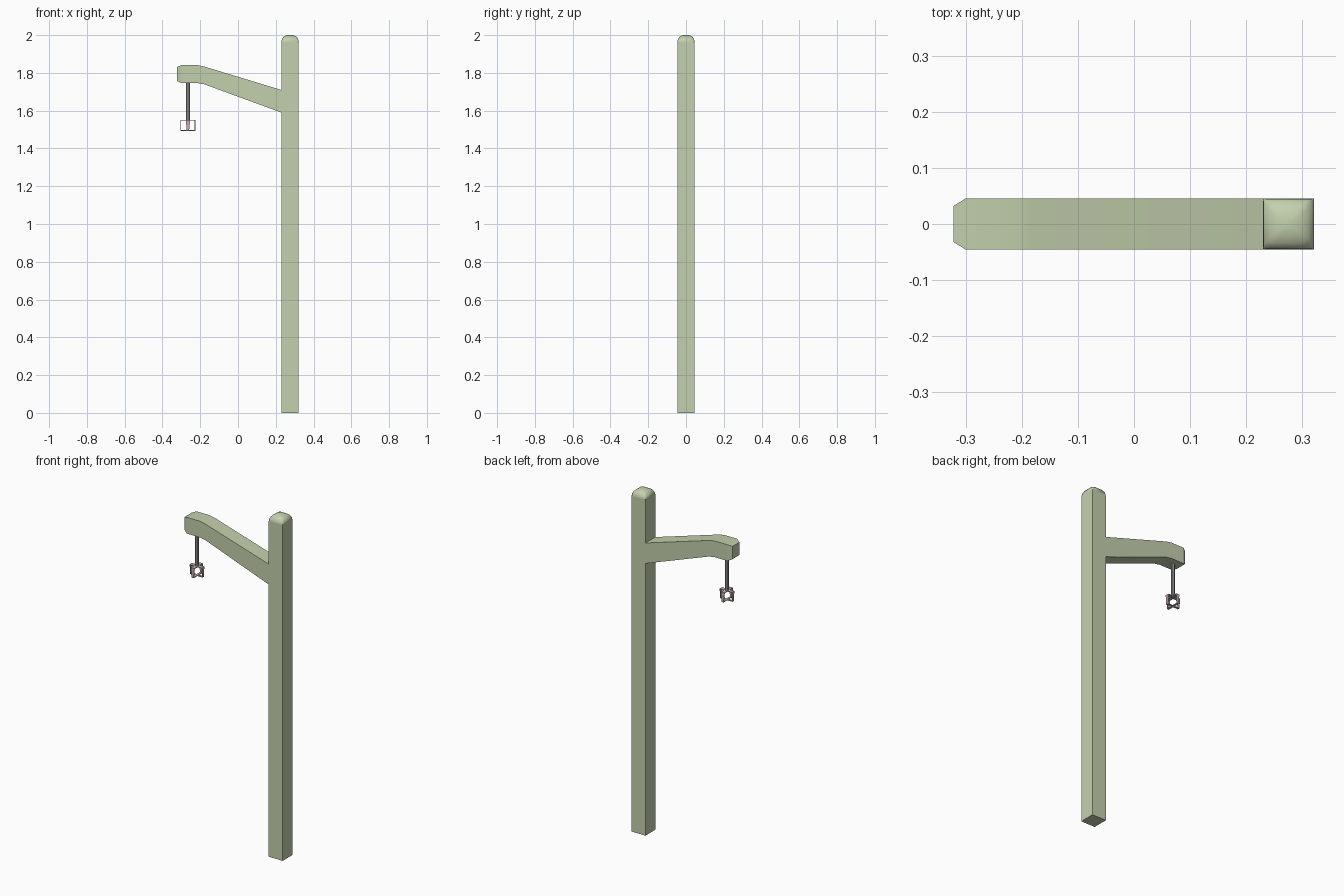
import bpy, bmesh
from math import pi

if "Cube" in bpy.data.objects:
    bpy.data.objects.remove(bpy.data.objects["Cube"])


def material(name, rgb):
    m = bpy.data.materials.new(name)
    m.diffuse_color = (*rgb, 1)
    m.use_nodes = True
    m.node_tree.nodes["Principled BSDF"].inputs["Base Color"].default_value = m.diffuse_color
    return m


GREEN = material("painted_wood", (0.55, 0.63, 0.42))
METAL = material("metal", (0.36, 0.37, 0.38))
PINK = material("pink_metal", (0.55, 0.43, 0.45))


def loft(name, rings, mat, closed=False, smooth=0):
    """Skin a sequence of equal-sized point rings."""
    bm = bmesh.new()
    vs = [[bm.verts.new(p) for p in ring] for ring in rings]
    n = len(vs[0])
    pairs = list(zip(vs, vs[1:])) + ([(vs[-1], vs[0])] if closed else [])
    for a, b in pairs:
        for i in range(n):
            j = (i + 1) % n
            bm.faces.new((a[i], a[j], b[j], b[i]))
    if not closed:
        bm.faces.new(vs[0])
        bm.faces.new(vs[-1])
    bmesh.ops.recalc_face_normals(bm, faces=bm.faces)
    me = bpy.data.meshes.new(name)
    bm.to_mesh(me)
    bm.free()
    ob = bpy.data.objects.new(name, me)
    bpy.context.collection.objects.link(ob)
    me.materials.append(mat)
    if smooth:
        bpy.ops.object.select_all(action='DESELECT')
        ob.select_set(True)
        bpy.context.view_layer.objects.active = ob
        bpy.ops.object.shade_smooth_by_angle(angle=smooth)
    return ob


def square(x, z, h):
    return [(x - h, -h, z), (x + h, -h, z), (x + h, h, z), (x - h, h, z)]


def rounded(x, z, h, r):
    """Square ring with chamfered corners."""
    a = h - r
    pts = [(-a, -h), (a, -h), (h, -a), (h, a), (a, h), (-a, h), (-h, a), (-h, -a)]
    return [(x + px, py, z) for px, py in pts]


# Post and its domed cap
PX, H = 0.2755, 0.0455
loft("post", [square(PX, 0, H), square(PX, 1.96, H)], GREEN)
cap = [(1.96, H, 0.002), (1.972, 0.0448, 0.004), (1.983, 0.041, 0.008),
       (1.991, 0.034, 0.010), (1.997, 0.022, 0.008), (2.0, 0.009, 0.003)]
loft("post_cap", [rounded(PX, *s) for s in cap], GREEN, smooth=pi / 4)

# Bent arm, chamfered at the free end
stations = [(0.235, 1.588, 1.708, H), (-0.18, 1.740, 1.834, H),
            (-0.215, 1.746, 1.841, H), (-0.30, 1.746, 1.841, H),
            (-0.322, 1.757, 1.832, 0.032)]
loft("arm", [[(x, -w, lo), (x, w, lo), (x, w, hi), (x, -w, hi)]
             for x, lo, hi, w in stations], GREEN, smooth=pi / 9)

# Hanging rod
RX = -0.265
bpy.ops.mesh.primitive_cylinder_add(vertices=8, radius=0.0105, depth=0.205,
                                    location=(RX, 0, 1.6475))
rod = bpy.context.object
rod.name = "hanging_rod"
rod.data.materials.append(METAL)

# Two crossed strap loops form the open holder at the bottom
# Each corner: side sign, height sign, strap half width
R, Z, HZ, T = 0.040, 1.5225, 0.029, 0.004
corners = [(-1, 1, 0.011), (1, 1, 0.011), (1, -1, 0.006), (-1, -1, 0.006)]
for name, turn in (("holder_loop_side", 0), ("holder_loop_front", pi / 2)):
    rings = []
    for sx, sz, w in corners:
        o, i = (sx * R, sz * HZ), (sx * (R - T), sz * (HZ - T))
        rings.append([(o[0], -w, o[1]), (o[0], w, o[1]),
                      (i[0], w, i[1]), (i[0], -w, i[1])])
    loop = loft(name, rings, PINK, closed=True)
    loop.location = (RX, 0, Z)
    loop.rotation_euler.z = turn
